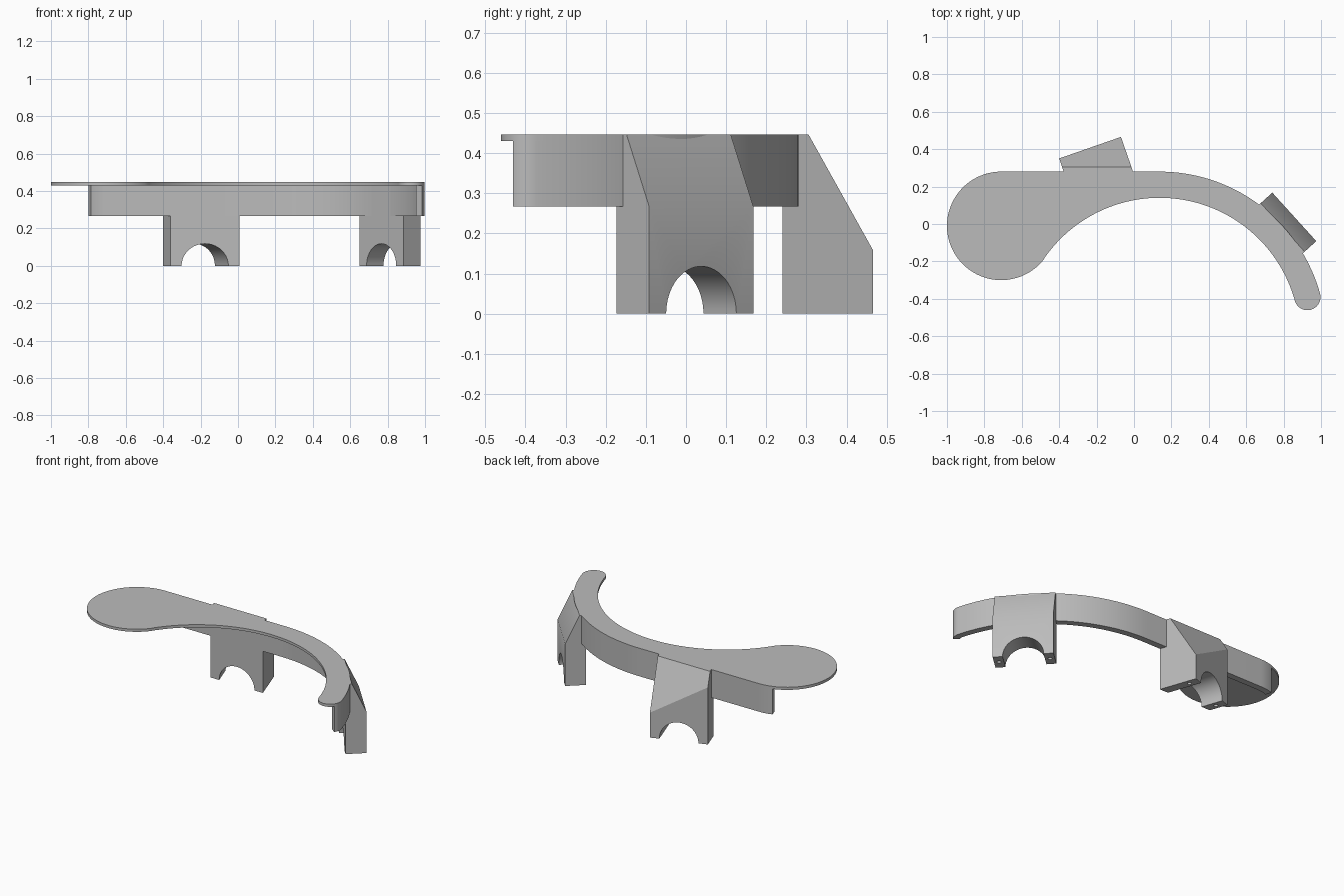
import bpy
import bmesh
from math import sin, cos, radians, pi
from mathutils import Vector, Matrix

if "Cube" in bpy.data.objects:
    bpy.data.objects.remove(bpy.data.objects["Cube"], do_unlink=True)

TOP = 0.447
PLATE_BASE = 0.43
WALL_BASE = 0.267
WALL_THICK = 0.04

grey = bpy.data.materials.new("plain grey")
grey.use_nodes = True
grey.diffuse_color = (0.5, 0.5, 0.5, 1)
grey.node_tree.nodes["Principled BSDF"].inputs["Base Color"].default_value = (0.5, 0.5, 0.5, 1)


def finish(bm, name):
    """Turn a bmesh into a named, shaded object."""
    bmesh.ops.recalc_face_normals(bm, faces=bm.faces[:])
    mesh = bpy.data.meshes.new(name)
    bm.to_mesh(mesh)
    bm.free()
    mesh.materials.append(grey)
    obj = bpy.data.objects.new(name, mesh)
    bpy.context.collection.objects.link(obj)
    return obj


def shade(obj):
    bpy.ops.object.select_all(action="DESELECT")
    obj.select_set(True)
    bpy.context.view_layer.objects.active = obj
    bpy.ops.object.shade_smooth_by_angle(angle=radians(30))


def prism(points, offset):
    """Extrude a closed outline of 3D points along an offset."""
    bm = bmesh.new()
    face = bm.faces.new([bm.verts.new(p) for p in points])
    new = bmesh.ops.extrude_face_region(bm, geom=[face], use_keep_orig=True)["geom"]
    bmesh.ops.translate(bm, vec=offset, verts=[v for v in new if isinstance(v, bmesh.types.BMVert)])
    return bm


def arc(centre, radius, start, end, steps):
    """Points on an arc, angles in degrees."""
    angles = [radians(start + (end - start) * i / steps) for i in range(steps + 1)]
    return [Vector((centre[0] + radius * cos(a), centre[1] + radius * sin(a))) for a in angles]


# Outline layout: round pad, curved arm, rounded tip
pad, pad_r = (-0.71, -0.01), 0.29
arm, outer_r, inner_r = (0.137, -0.61), 0.89, 0.75
tip_angle, tip_r = 15.5, 0.07
tip = arc(arm, (outer_r + inner_r) / 2, tip_angle, tip_angle, 1)[0]
join = 144.7  # direction in which the pad and the inner arm curve touch

# Top plate
outline = arc(arm, outer_r, 90, tip_angle, 48)
outline += arc(tip, tip_r, tip_angle, tip_angle - 180, 20)[1:]
outline += arc(arm, inner_r, tip_angle, join, 64)[1:]
outline += arc(pad, pad_r, join - 180, -270, 64)[1:]
shade(finish(prism([(p.x, p.y, PLATE_BASE) for p in outline], (0, 0, TOP - PLATE_BASE)), "top_plate"))


# Rim wall that hangs below the outer edge
def wall_edge(inset):
    return (arc(pad, pad_r - inset, 108, 90, 6)
            + arc(arm, outer_r - inset, 90, tip_angle, 48)
            + arc(tip, tip_r - inset, tip_angle, -35, 8)[1:])


ring = wall_edge(0) + wall_edge(WALL_THICK)[::-1]
shade(finish(prism([(p.x, p.y, WALL_BASE) for p in ring], (0, 0, PLATE_BASE - WALL_BASE)), "rim_wall"))


# Arched legs with a sloped back and screw holes in the feet
def leg(name, middle, angle, depth, cuts):
    half, arch_r = 0.175, 0.118
    profile = [(-half, 0)] + [tuple(p) for p in arc((0, 0), arch_r, 180, 0, 32)]
    profile += [(half, 0), (half, TOP), (-half, TOP)]
    bm = prism([(x, 0, z) for x, z in profile], (0, -depth, 0))
    place = Matrix.Translation((*middle, 0)) @ Matrix.Rotation(radians(angle), 4, "Z")
    bm.transform(place)
    for point, normal in cuts:
        cut = bmesh.ops.bisect_plane(bm, geom=bm.verts[:] + bm.edges[:] + bm.faces[:],
                                     plane_co=point, plane_no=normal, clear_outer=True)["geom_cut"]
        bmesh.ops.holes_fill(bm, edges=[e for e in cut if isinstance(e, bmesh.types.BMEdge)], sides=0)
    obj = finish(bm, name)

    holes = bmesh.new()
    for side in (-1, 1):
        bmesh.ops.create_cone(holes, cap_ends=True, segments=16, radius1=0.012, radius2=0.012, depth=0.16,
                              matrix=place @ Matrix.Translation((side * 0.147, -0.06, 0)))
    cutter = finish(holes, "screw_hole_cutter")
    cutter.hide_render = True
    mod = obj.modifiers.new("screw_holes", "BOOLEAN")
    mod.operation, mod.solver, mod.object = "DIFFERENCE", "EXACT", cutter
    bpy.context.view_layer.objects.active = obj
    bpy.ops.object.modifier_apply(modifier=mod.name)
    bpy.data.objects.remove(cutter, do_unlink=True)
    shade(obj)


leg("middle_leg", (-0.235, 0.408), 19.2, 0.3,
    [((0, 0.305, TOP), (0, 0.287, 0.16)),
     ((0, 0.24, 0), (0, -1, 0))])
leg("tip_leg", (0.857, 0.038), -47.8, 0.122,
    [((0.857, 0.038, WALL_BASE), (0.135, 0.122, 0.085))])
